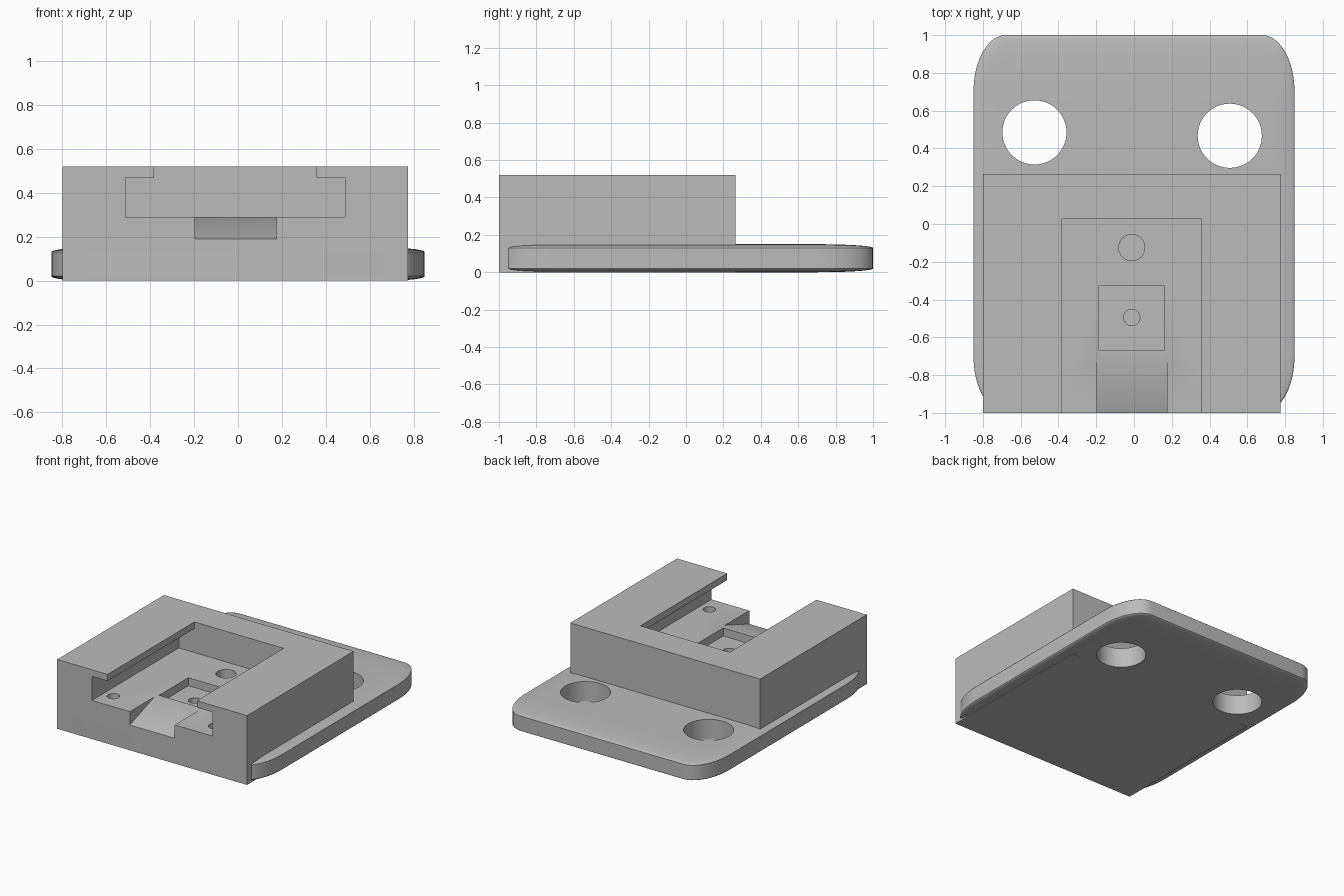
import bpy, bmesh, math
from mathutils import Matrix, Vector

cube = bpy.data.objects.get("Cube")
if cube:
    bpy.data.objects.remove(cube, do_unlink=True)

grey = bpy.data.materials.new("plain grey")
grey.use_nodes = True
GREY = (0.5, 0.5, 0.5, 1)
grey.diffuse_color = GREY
grey.node_tree.nodes["Principled BSDF"].inputs["Base Color"].default_value = GREY


def make_object(name, bm):
    bmesh.ops.recalc_face_normals(bm, faces=bm.faces[:])
    mesh = bpy.data.meshes.new(name)
    bm.to_mesh(mesh)
    bm.free()
    mesh.materials.append(grey)
    obj = bpy.data.objects.new(name, mesh)
    bpy.context.collection.objects.link(obj)
    return obj


def prism(name, outline, sweep):
    """Extrude a flat outline of 3D points along a vector."""
    bm = bmesh.new()
    face = bm.faces.new([bm.verts.new(p) for p in outline])
    moved = bmesh.ops.extrude_face_region(bm, geom=[face], use_keep_orig=True)["geom"]
    verts = [v for v in moved if isinstance(v, bmesh.types.BMVert)]
    bmesh.ops.translate(bm, verts=verts, vec=Vector(sweep))
    return make_object(name, bm)


def box(name, x0, x1, y0, y1, z0, z1):
    outline = [(x0, y0, z0), (x1, y0, z0), (x1, y1, z0), (x0, y1, z0)]
    return prism(name, outline, (0, 0, z1 - z0))


def cylinder(name, x, y, radius, z0, z1):
    bm = bmesh.new()
    bmesh.ops.create_cone(bm, cap_ends=True, segments=48, radius1=radius,
                          radius2=radius, depth=z1 - z0,
                          matrix=Matrix.Translation((x, y, (z0 + z1) / 2)))
    return make_object(name, bm)


def cut(target, cutter):
    mod = target.modifiers.new("cut", "BOOLEAN")
    mod.operation = "DIFFERENCE"
    mod.solver = "EXACT"
    mod.object = cutter
    bpy.context.view_layer.objects.active = target
    bpy.ops.object.modifier_apply(modifier=mod.name)
    bpy.data.objects.remove(cutter, do_unlink=True)


def smooth(obj):
    bpy.ops.object.select_all(action="DESELECT")
    obj.select_set(True)
    bpy.context.view_layer.objects.active = obj
    bpy.ops.object.shade_smooth_by_angle(angle=math.radians(30))


# Mounting plate: a fully rounded box, squashed so its rounding is elliptical
size = Vector((1.7, 2.0, 0.15))
rounding = Vector((0.17, 0.30, 0.02))
bm = bmesh.new()
bmesh.ops.create_cube(bm, size=1)
bmesh.ops.scale(bm, verts=bm.verts[:], vec=[s / r for s, r in zip(size, rounding)])
bmesh.ops.bevel(bm, geom=bm.edges[:], offset=1, segments=10, profile=0.5,
                affect="EDGES")
bmesh.ops.scale(bm, verts=bm.verts[:], vec=rounding)
bmesh.ops.translate(bm, verts=bm.verts[:], vec=(0, 0, size.z / 2))
plate = make_object("mounting_plate", bm)
for x, y in ((-0.527, 0.485), (0.507, 0.467)):
    cut(plate, cylinder("bolt_hole", x, y, 0.17, -0.1, 0.3))

# Holder block
FLOOR, LIP, TOP = 0.29, 0.47, 0.52
block = box("holder_block", -0.80, 0.775, -1, 0.265, 0, TOP)

# Stepped slot, open at the front, with overhanging lips on both sides
half = [(0.5, FLOOR), (0.5, LIP), (0.37, LIP), (0.37, TOP + 0.1)]
MID = -0.012
profile = [(MID + x, z) for x, z in half] + [(MID - x, z) for x, z in reversed(half)]
cut(block, prism("slot", [(x, -1.1, z) for x, z in profile], (0, 1.13, 0)))

# Entry ramp at the front of the slot floor
ramp = [(-1.1, 0.155), (-0.71, FLOOR), (-0.71, 0.35), (-1.1, 0.35)]
cut(block, prism("ramp", [(-0.197, y, z) for y, z in ramp], (0.372, 0, 0)))

# Square pocket and the blind holes in the slot floor
cut(block, box("pocket", -0.185, 0.16, -0.67, -0.325, 0.23, 0.35))
for x, y, radius in ((MID, -0.125, 0.069), (MID, -0.495, 0.043),
                     (MID - 0.42, -0.86, 0.043), (MID + 0.42, -0.86, 0.043)):
    cut(block, cylinder("floor_hole", x, y, radius, 0.16, 0.35))

smooth(plate)
smooth(block)
